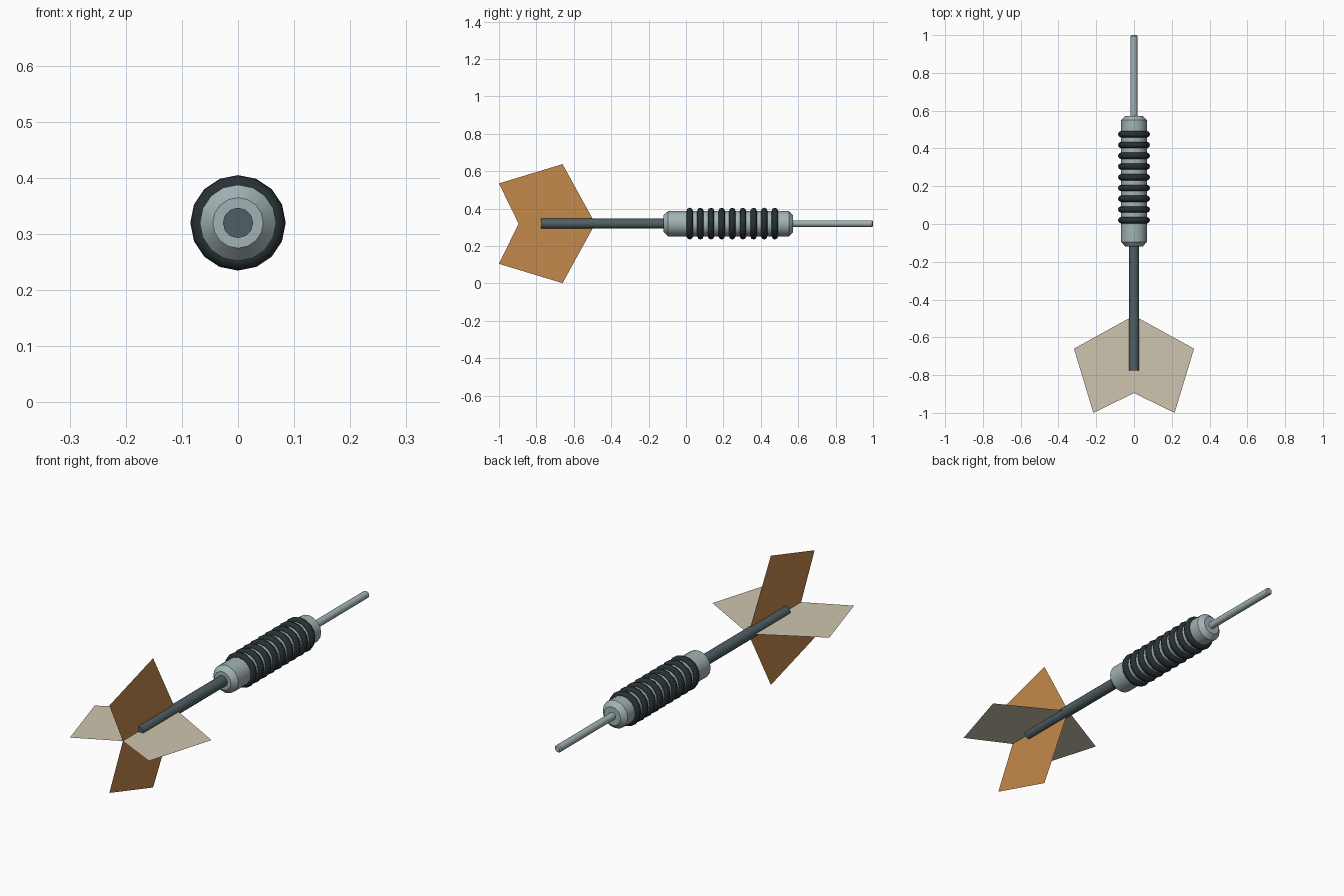
import bpy, bmesh, math

if "Cube" in bpy.data.objects:
    bpy.data.objects.remove(bpy.data.objects["Cube"])

AXIS_Z = 0.32


def material(name, rgb):
    m = bpy.data.materials.new(name)
    m.diffuse_color = (*rgb, 1)
    m.use_nodes = True
    m.node_tree.nodes["Principled BSDF"].inputs["Base Color"].default_value = m.diffuse_color
    return m


metal = material("pale_metal", (0.36, 0.45, 0.46))
dark = material("dark_metal", (0.08, 0.115, 0.125))
rubber = material("black_rubber", (0.02, 0.03, 0.034))
orange = material("orange_fin", (0.55, 0.25, 0.07))
cream = material("cream_fin", (0.62, 0.56, 0.43))


def finish(name, bm, mat, smooth=None):
    mesh = bpy.data.meshes.new(name)
    bm.to_mesh(mesh)
    bm.free()
    ob = bpy.data.objects.new(name, mesh)
    bpy.context.collection.objects.link(ob)
    ob.location.z = AXIS_Z
    mesh.materials.append(mat)
    if smooth:
        bpy.ops.object.select_all(action='DESELECT')
        ob.select_set(True)
        bpy.context.view_layer.objects.active = ob
        bpy.ops.object.shade_smooth_by_angle(angle=math.radians(smooth))
    return ob


def lathe(name, profile, sides, mat, smooth=31, closed=False):
    """Revolve (y, radius) points around the dart's long axis."""
    bm = bmesh.new()
    rings = []
    for y, r in profile:
        angles = [2 * math.pi * i / sides for i in range(sides)]
        rings.append([bm.verts.new((r * math.sin(a), y, r * math.cos(a))) for a in angles])
    pairs = list(zip(rings, rings[1:]))
    if closed:
        pairs.append((rings[-1], rings[0]))
    else:
        bm.faces.new(rings[0])
        bm.faces.new(rings[-1])
    for a, b in pairs:
        for i in range(sides):
            j = (i + 1) % sides
            bm.faces.new((a[i], a[j], b[j], b[i]))
    bmesh.ops.recalc_face_normals(bm, faces=bm.faces)
    return finish(name, bm, mat, smooth)


def fin(name, outline, vertical, mat):
    """Flat flight: one half outline of (y, offset), repeated on both sides."""
    bm = bmesh.new()
    for s in (1, -1):
        pts = [(0, y, s * d) if vertical else (s * d, y, 0) for y, d in outline]
        bm.faces.new([bm.verts.new(p) for p in pts[::s]])
    bmesh.ops.remove_doubles(bm, verts=bm.verts, dist=0.0001)
    return finish(name, bm, mat)


# Grip barrel with chamfered ends
lathe("barrel", [(-0.12, 0.045), (-0.095, 0.068), (0.55, 0.068), (0.573, 0.045)], 16, metal)

# Rubber grip rings
for k in range(9):
    y = 0.02 + k * 0.0569
    section = [(y + 0.017 * math.cos(t * math.pi / 4), 0.068 + 0.017 * math.sin(t * math.pi / 4))
               for t in range(8)]
    lathe(f"grip_ring_{k + 1}", section, 16, rubber, 50, closed=True)

# Tip and rear shaft
lathe("tip", [(0.55, 0.018), (0.994, 0.018), (1.0, 0.013)], 12, metal)
lathe("shaft", [(-0.775, 0.027), (-0.10, 0.027)], 12, dark)

# Crossed flights
fin("vertical_fin", [(-0.485, 0), (-0.66, 0.318), (-1.0, 0.215), (-0.895, 0)], True, orange)
fin("horizontal_fin", [(-0.485, 0), (-0.66, 0.318), (-1.0, 0.215), (-0.895, 0)], False, cream)
